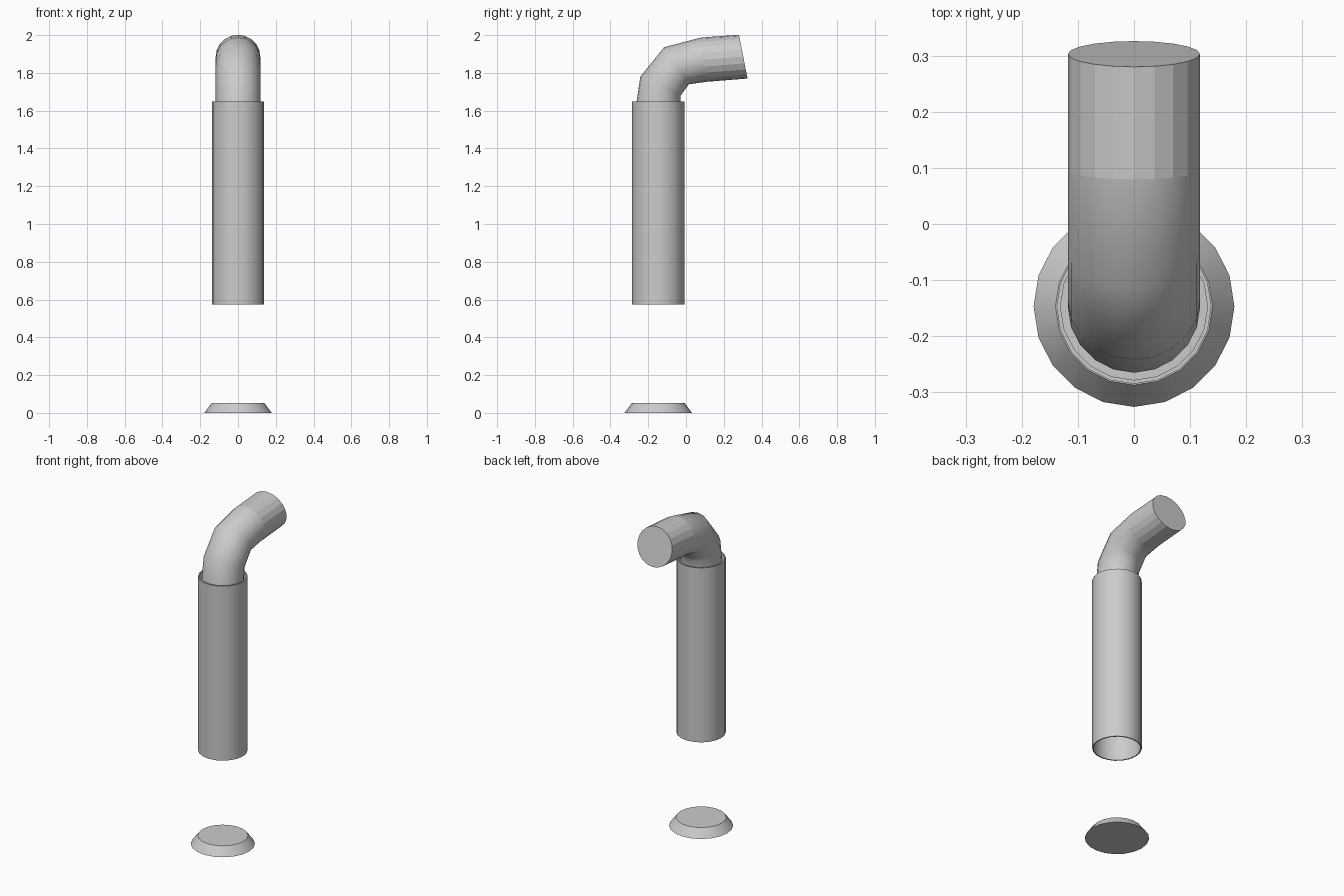
import bpy, bmesh
from math import sin, cos, pi
from mathutils import Vector

SIDES = 20
AXIS_Y = -0.147

cube = bpy.data.objects.get("Cube")
if cube:
    bpy.data.objects.remove(cube, do_unlink=True)

metal = bpy.data.materials.new("light grey metal")
metal.use_nodes = True
metal.diffuse_color = (0.6, 0.6, 0.6, 1)
metal.node_tree.nodes["Principled BSDF"].inputs["Base Color"].default_value = (0.6, 0.6, 0.6, 1)


def ring(bm, center, radius, tilt=0.0):
    """Circle of verts; tilt leans its axis from +z towards +y."""
    side = Vector((0, cos(tilt), -sin(tilt)))
    return [bm.verts.new(Vector(center) + radius * (Vector((sin(a), 0, 0)) + side * cos(a)))
            for a in (2 * pi * i / SIDES for i in range(SIDES))]


def bridge(bm, a, b, smooth=True):
    for i in range(SIDES):
        j = (i + 1) % SIDES
        bm.faces.new((a[i], a[j], b[j], b[i])).smooth = smooth


def finish(bm, name):
    bmesh.ops.recalc_face_normals(bm, faces=bm.faces)
    # Keep rims and end caps crisp
    for e in bm.edges:
        if len(e.link_faces) == 2 and e.calc_face_angle() > 0.8:
            e.smooth = False
    mesh = bpy.data.meshes.new(name)
    bm.to_mesh(mesh)
    bm.free()
    mesh.materials.append(metal)
    bpy.context.collection.objects.link(bpy.data.objects.new(name, mesh))


# Base: low tapered disc
bm = bmesh.new()
low = ring(bm, (0, AXIS_Y, 0), 0.179)
high = ring(bm, (0, AXIS_Y, 0.052), 0.14)
bridge(bm, low, high)
bm.faces.new(low)
bm.faces.new(high)
finish(bm, "base_disc")

# Sleeve: thin-walled open tube
bm = bmesh.new()
loops = [ring(bm, (0, AXIS_Y, z), r) for z, r in
         ((0.575, 0.138), (1.648, 0.138), (1.648, 0.131), (0.575, 0.131))]
for i, loop in enumerate(loops):
    bridge(bm, loop, loops[(i + 1) % 4], smooth=i % 2 == 0)
finish(bm, "outer_sleeve")

# Bent pipe: y, z and lean of each ring along the bend
BEND = ((AXIS_Y, 1.625, 0), (-0.135, 1.73, 0.44), (-0.05, 1.838, 0.98),
        (0.095, 1.87, 1.44), (0.303, 1.886, 1.375))
bm = bmesh.new()
loops = [ring(bm, (0, y, z), 0.118, tilt) for y, z, tilt in BEND]
for i in range(len(loops) - 1):
    bridge(bm, loops[i], loops[i + 1], smooth=i < len(loops) - 2)
bm.faces.new(loops[0])
bm.faces.new(loops[-1])
finish(bm, "bent_pipe")
